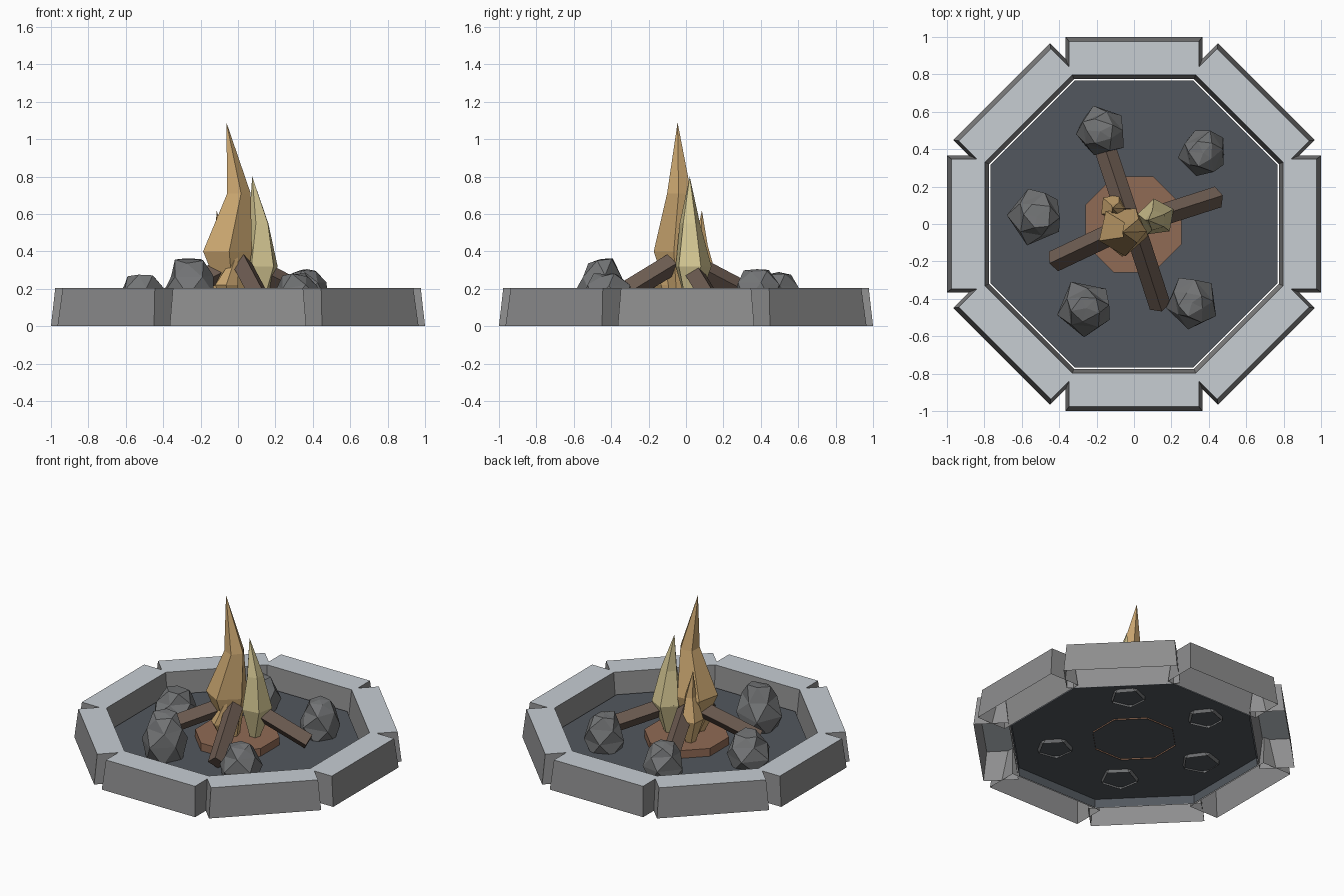
import bpy
import bmesh
import random
from math import pi, cos, sin, tau
from mathutils import Vector, Matrix

cube = bpy.data.objects.get("Cube")
if cube:
    bpy.data.objects.remove(cube)


def material(name, color):
    m = bpy.data.materials.new(name)
    m.use_nodes = True
    m.diffuse_color = (*color, 1)
    bsdf = next(n for n in m.node_tree.nodes if n.type == 'BSDF_PRINCIPLED')
    bsdf.inputs["Base Color"].default_value = (*color, 1)
    return m


STONE_TOP = material("pale_stone", (0.57, 0.61, 0.65))
STONE_SIDE = material("grey_stone", (0.27, 0.27, 0.272))
GROUND = material("ash_ground", (0.085, 0.097, 0.112))
ROCK = material("grey_rock", (0.17, 0.175, 0.18))
BARK = material("brown_wood", (0.15, 0.105, 0.082))
EMBER = material("reddish_wood", (0.28, 0.145, 0.09))
ORANGE = material("orange_flame", (0.62, 0.40, 0.17))
YELLOW = material("pale_flame", (0.66, 0.57, 0.29))


def loft(name, rings, mat, open_bottom=True):
    """Skin a list of point rings; a ring of one point makes a tip."""
    bm = bmesh.new()
    loops = [[bm.verts.new(p) for p in ring] for ring in rings]
    n = len(loops[0])
    for a, b in zip(loops, loops[1:]):
        for i in range(n):
            j = (i + 1) % n
            if len(b) == 1:
                bm.faces.new((a[i], a[j], b[0]))
            else:
                bm.faces.new((a[i], a[j], b[j], b[i]))
    bottom = bm.faces.new(loops[0][::-1])
    if len(loops[-1]) > 1:
        bm.faces.new(loops[-1])
    bmesh.ops.recalc_face_normals(bm, faces=bm.faces[:])
    if open_bottom:
        bmesh.ops.delete(bm, geom=[bottom], context='FACES_ONLY')
    mesh = bpy.data.meshes.new(name)
    bm.to_mesh(mesh)
    bm.free()
    obj = bpy.data.objects.new(name, mesh)
    obj.data.materials.append(mat)
    bpy.context.collection.objects.link(obj)
    return obj


def polygon(x, y, z, r, sides, turn=0.0):
    return [(x + r * cos(turn + tau * i / sides), y + r * sin(turn + tau * i / sides), z)
            for i in range(sides)]


# Ring of eight tapered stone blocks with pale tops
def block_ring(inner, outer, half, z):
    return [(inner, -half, z), (outer, -half, z), (outer, half, z), (inner, half, z)]


for i in range(8):
    block = loft(f"stone_block_{i + 1}",
                 [block_ring(0.775, 1.0, 0.365, 0), block_ring(0.797, 0.977, 0.348, 0.205)],
                 STONE_SIDE)
    block.data.materials.append(STONE_TOP)
    for face in block.data.polygons:
        face.material_index = int(face.normal.z > 0.9)
    block.rotation_euler.z = i * tau / 8

# Ground slab and ember base
loft("ground", [polygon(0, 0, z, 0.829, 8, pi / 8) for z in (0, 0.06)], GROUND)
loft("ember_base", [polygon(-0.003, -0.003, z, 0.277, 8, pi / 8) for z in (0.05, 0.115)], EMBER)


# Rocks: staggered pentagon rings, spiky low down and blunt on top
def rock(name, x, y, r, h, turn, seed):
    rng = random.Random(seed)
    rings = []
    for k, (height, width) in enumerate([(0.04, 0.85), (0.45 * h, 1.06),
                                         (0.75 * h, 0.86), (0.97 * h, 0.52)]):
        ring = polygon(x, y, height, r * width, 5, turn + k * pi / 5)
        wobble = 0.1 * r if k else 0
        rings.append([Vector(p) + Vector([rng.uniform(-wobble, wobble) for _ in "xyz"])
                      for p in ring])
    rings.append([(x, y, h)])
    obj = loft(name, rings, ROCK)
    bm = bmesh.new()
    bm.from_mesh(obj.data)
    bmesh.ops.triangulate(bm, faces=bm.faces[:])
    bm.to_mesh(obj.data)
    bm.free()


for i, (x, y, r, h) in enumerate([(-0.52, 0.04, 0.14, 0.27), (-0.18, 0.495, 0.13, 0.29),
                                  (0.37, 0.38, 0.13, 0.305), (0.31, -0.42, 0.13, 0.28),
                                  (-0.255, -0.45, 0.14, 0.36)]):
    rock(f"rock_{i + 1}", x, y, r, h, i * 1.3, i + 3)


# Square logs leaning together, each resting on an edge
def log(name, foot, head, size=0.082):
    foot, head = Vector(foot), Vector(head)
    rot = (head - foot).to_track_quat('Z', 'Y').to_matrix() @ Matrix.Rotation(pi / 4, 3, 'Z')
    ends = []
    for p in (foot, head):
        ends.append([p + rot @ Vector((sx * size / 2, sy * size / 2, 0))
                     for sx, sy in ((-1, -1), (1, -1), (1, 1), (-1, 1))])
    loft(name, ends, BARK, open_bottom=False)


log("log_left", (0.45, 0.145, 0.12), (0.06, 0.02, 0.325))
log("log_right", (-0.43, -0.20, 0.12), (-0.05, -0.02, 0.32))
log("log_front", (0.14, -0.44, 0.11), (0.02, -0.07, 0.335))
log("log_back", (-0.17, 0.45, 0.11), (-0.04, 0.06, 0.315))


# Flames: bent faceted spikes given as (x, y, z, radius) stations
def flame(name, stations, tip, mat, turn, sides=5):
    rings = [polygon(x, y, z, r, sides, turn + k * 0.15)
             for k, (x, y, z, r) in enumerate(stations)]
    loft(name, rings + [[tip]], mat)


flame("main_flame", [(-0.02, -0.03, 0.10, 0.045), (-0.06, -0.035, 0.40, 0.138),
                     (0.0, -0.035, 0.71, 0.068)], (-0.062, -0.045, 1.09), ORANGE, 3.4)
flame("pale_flame", [(0.11, 0.03, 0.10, 0.03), (0.12, 0.035, 0.32, 0.102),
                     (0.115, 0.02, 0.55, 0.057)], (0.076, 0.02, 0.80), YELLOW, 0.3)
flame("back_flame", [(-0.09, 0.08, 0.10, 0.03), (-0.11, 0.09, 0.28, 0.075),
                     (-0.09, 0.08, 0.43, 0.038)], (-0.115, 0.085, 0.62), ORANGE, 1.0)
flame("front_flame", [(-0.05, -0.09, 0.10, 0.02), (-0.06, -0.11, 0.22, 0.065)],
      (0.0, -0.12, 0.41), ORANGE, 2.0)
